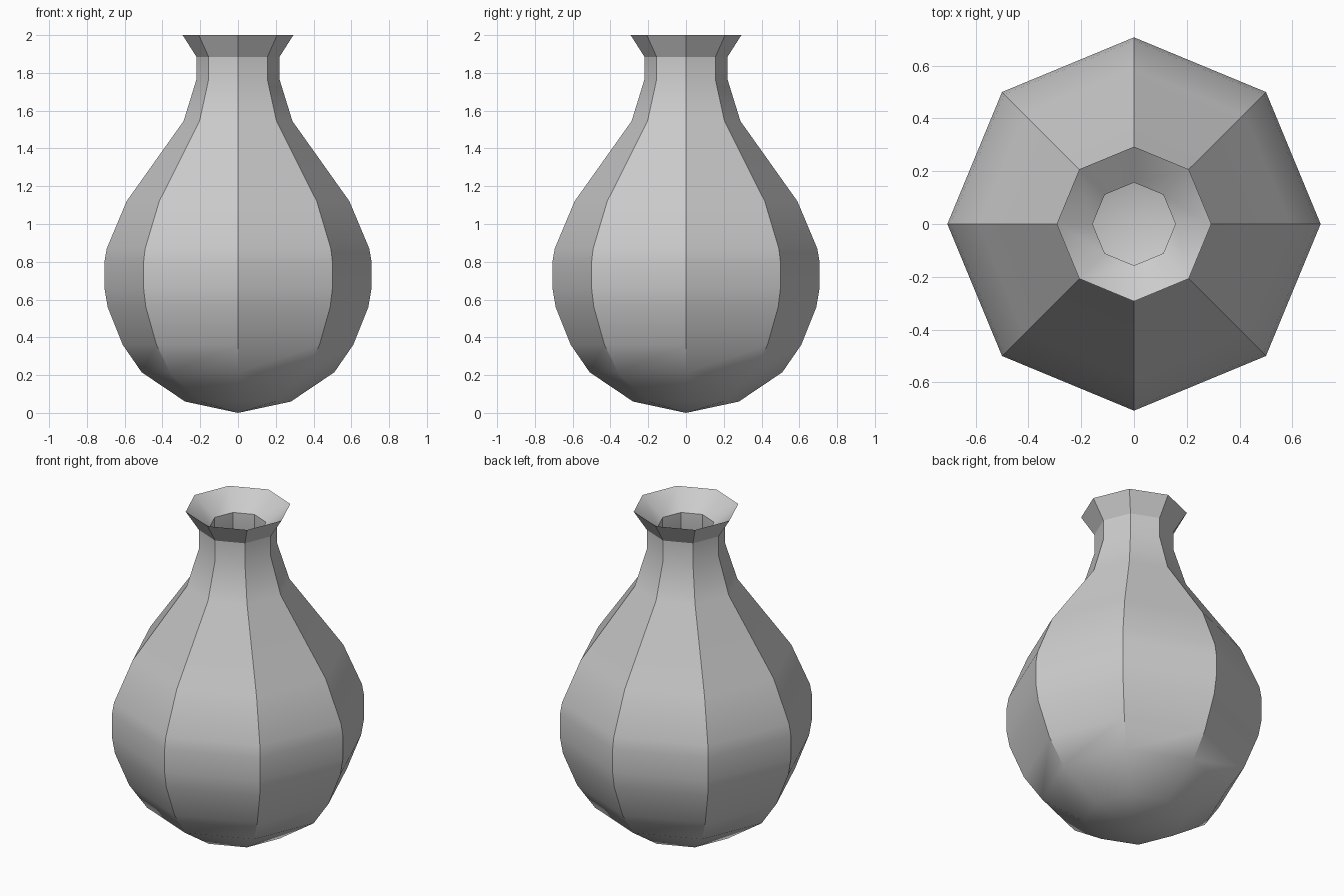
import bpy, bmesh, math

if "Cube" in bpy.data.objects:
    bpy.data.objects.remove(bpy.data.objects["Cube"])

SIDES = 8

# Profile (radius, height): outside from the base point up to the lip
outer = [(0, 0), (0.28, 0.06), (0.51, 0.215), (0.61, 0.36), (0.69, 0.56),
         (0.707, 0.66), (0.707, 0.80), (0.695, 0.87), (0.59, 1.12),
         (0.288, 1.545), (0.22, 1.765), (0.22, 1.885), (0.293, 2.0)]
# Inside wall from the flared mouth down to the floor
inner = [(0.157, 1.90), (0.157, 1.755), (0.228, 1.525), (0.535, 1.09),
         (0.635, 0.86), (0.645, 0.80), (0.645, 0.66), (0.63, 0.57),
         (0.555, 0.385), (0.47, 0.26), (0.255, 0.12), (0, 0.06)]


def lathe(name, profile, sides):
    """Revolve a profile into closed rings; radius 0 becomes a single point."""
    bm = bmesh.new()
    rings = []
    for r, z in profile:
        if r == 0:
            rings.append([bm.verts.new((0, 0, z))] * sides)
        else:
            angles = [math.tau * i / sides for i in range(sides)]
            rings.append([bm.verts.new((r * math.cos(a), r * math.sin(a), z))
                          for a in angles])
    for low, high in zip(rings, rings[1:]):
        for i in range(sides):
            j = (i + 1) % sides
            corners = dict.fromkeys((low[i], low[j], high[j], high[i]))
            bm.faces.new(list(corners))
    bmesh.ops.recalc_face_normals(bm, faces=bm.faces)
    mesh = bpy.data.meshes.new(name)
    bm.to_mesh(mesh)
    bm.free()
    obj = bpy.data.objects.new(name, mesh)
    bpy.context.collection.objects.link(obj)
    return obj


# Hollow eight-sided vase, smooth along its height, sharp between the sides
vase = lathe("vase", outer + inner, SIDES)
bpy.context.view_layer.objects.active = vase
vase.select_set(True)
bpy.ops.object.shade_smooth_by_angle(angle=math.radians(30))
